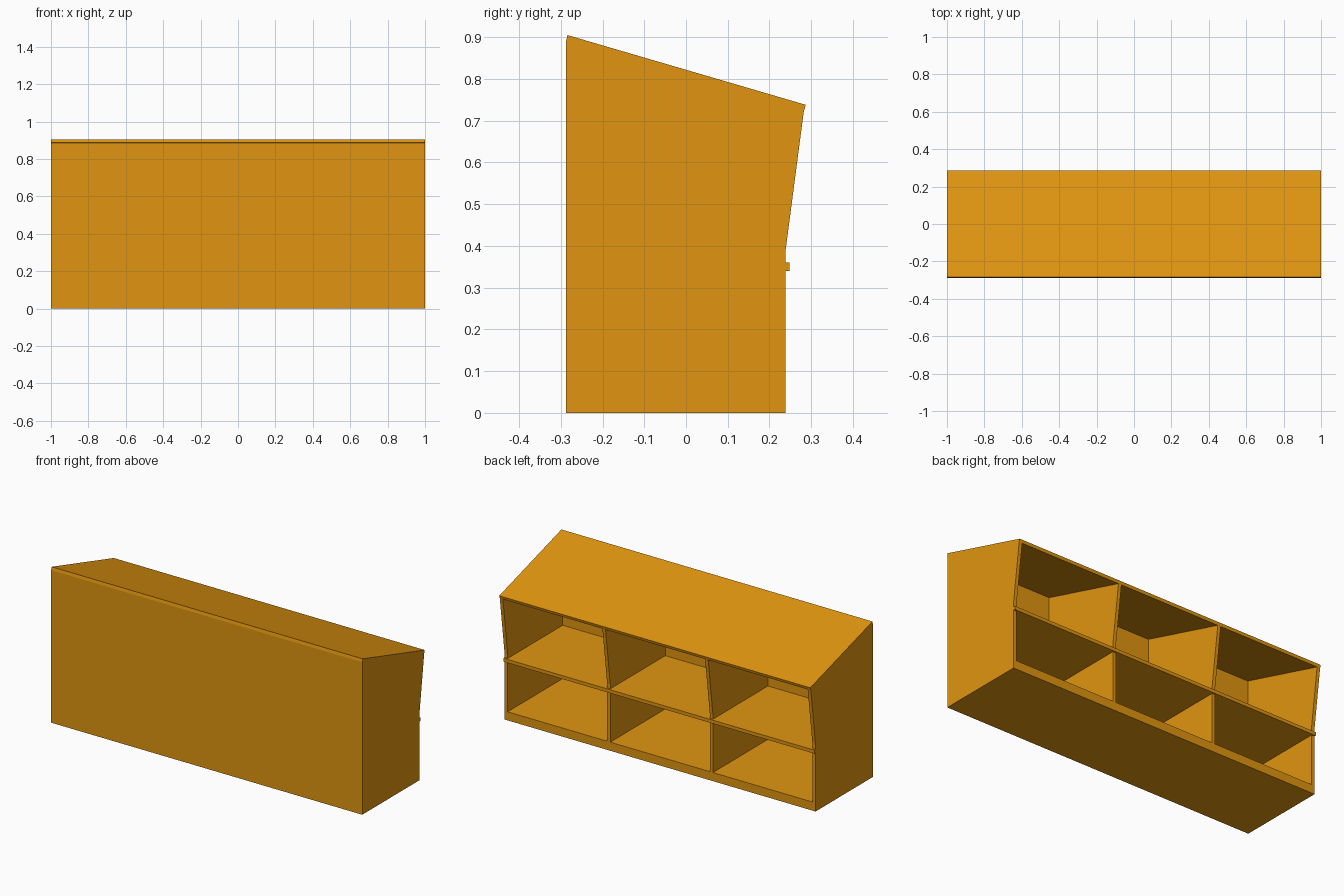
import bpy

if "Cube" in bpy.data.objects:
    bpy.data.objects.remove(bpy.data.objects["Cube"])

wood = bpy.data.materials.new("orange_wood")
wood.diffuse_color = (0.75, 0.30, 0.005, 1)
wood.use_nodes = True
wood.node_tree.nodes["Principled BSDF"].inputs["Base Color"].default_value = wood.diffuse_color


def extrude_x(name, profile, x0, x1):
    """Extrude a closed (y, z) profile from x0 to x1."""
    n = len(profile)
    verts = [(x, y, z) for x in (x0, x1) for y, z in profile]
    faces = [tuple(range(n))[::-1], tuple(range(n, 2 * n))]
    faces += [(i, (i + 1) % n, n + (i + 1) % n, n + i) for i in range(n)]
    mesh = bpy.data.meshes.new(name)
    mesh.from_pydata(verts, [], faces)
    mesh.materials.append(wood)
    obj = bpy.data.objects.new(name, mesh)
    bpy.context.collection.objects.link(obj)
    return obj


def rect(y0, y1, z0, z1):
    return [(y0, z0), (y1, z0), (y1, z1), (y0, z1)]


T = 0.02                                  # board thickness
FRONT, BACK = -0.287, 0.238
INNER = FRONT + T
SHELF_Z0, SHELF_Z1 = 0.34, 0.36
BASE_Z = 0.05


def roof_z(y):
    """Height of the underside of the sloping top."""
    return 0.887 + (y + 0.287) * (0.721 - 0.887) / (0.282 + 0.287)


# Upright outlines below and above the shelf
def lower_profile(y0, z0):
    return rect(y0, BACK, z0, SHELF_Z0)


def upper_profile(y0):
    return [(y0, SHELF_Z1), (BACK, SHELF_Z1), (BACK, 0.385),
            (0.282, roof_z(0.282)), (y0, roof_z(y0))]


# Side panels, full depth
for label, x0 in (("left", -1), ("right", 1 - T)):
    extrude_x(label + "_lower_side", lower_profile(FRONT, 0), x0, x0 + T)
    extrude_x(label + "_upper_side",
              [(FRONT, SHELF_Z0), (BACK, SHELF_Z0)] + upper_profile(FRONT)[1:],
              x0, x0 + T)

# Dividers making three bays
pitch = (2 - T) / 3
for label, x in (("left", -pitch / 2), ("right", pitch / 2)):
    extrude_x(label + "_lower_divider", lower_profile(INNER, BASE_Z), x - T / 2, x + T / 2)
    extrude_x(label + "_upper_divider", upper_profile(INNER), x - T / 2, x + T / 2)

# Closed front panel and base plinth between the sides
extrude_x("front_panel",
          [(FRONT, 0), (INNER, 0), (INNER, roof_z(INNER)), (FRONT, roof_z(FRONT))],
          -1 + T, 1 - T)
extrude_x("base_plinth", rect(INNER, BACK, 0, BASE_Z), -1 + T, 1 - T)

# Shelf with a back lip spanning the full width
extrude_x("shelf", rect(INNER, BACK, SHELF_Z0, SHELF_Z1), -1 + T, 1 - T)
extrude_x("shelf_lip", rect(BACK, 0.248, SHELF_Z0, SHELF_Z1), -1, 1)

# Sloping top board with square-cut ends
extrude_x("sloping_top",
          [(-0.288, 0.887), (0.282, 0.721), (0.287, 0.738), (-0.284, 0.905)], -1, 1)
